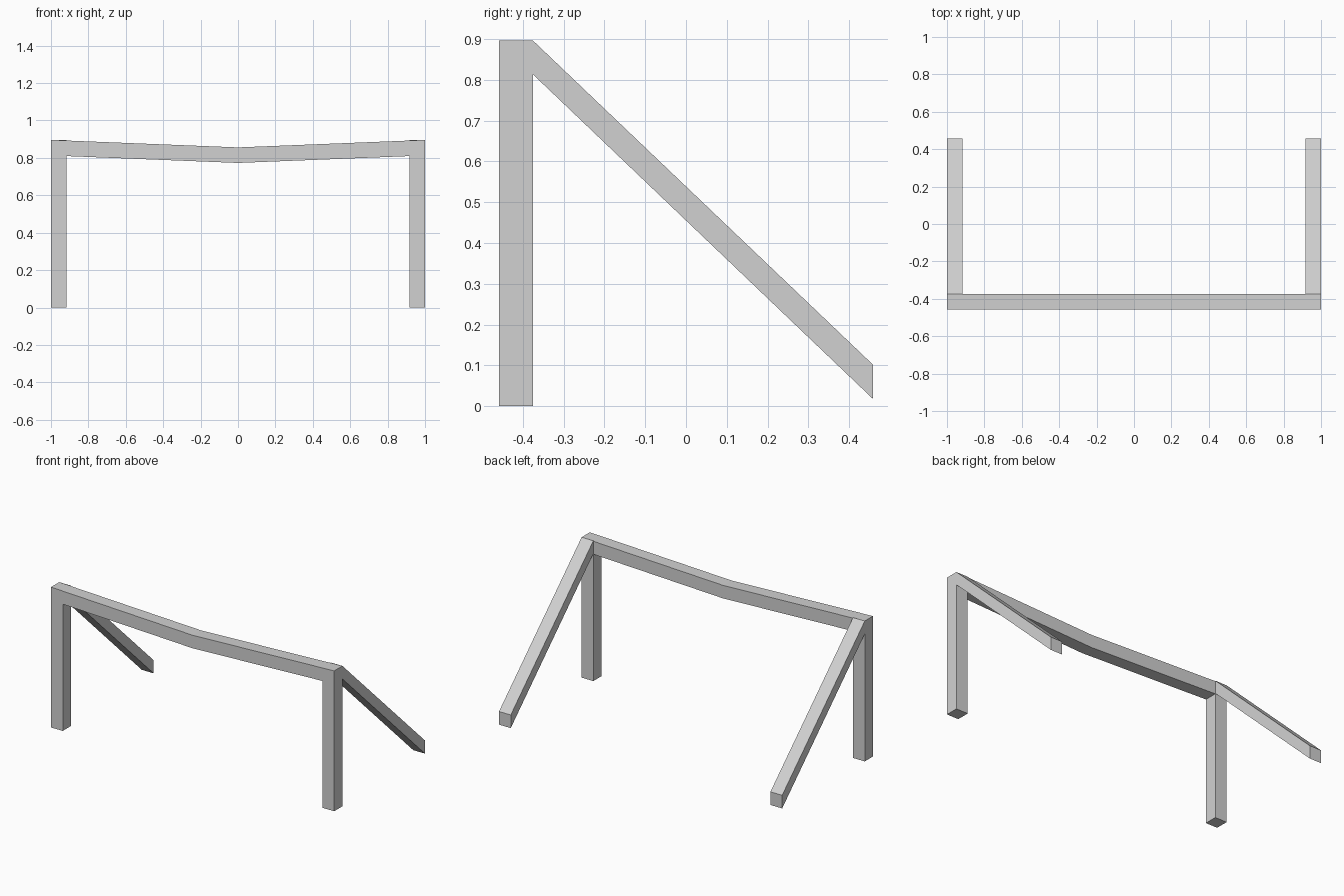
import bpy
import bmesh
from mathutils import Vector

cube = bpy.data.objects.get("Cube")
if cube:
    bpy.data.objects.remove(cube, do_unlink=True)

grey = bpy.data.materials.new("light_grey")
grey.use_nodes = True
colour = (0.64, 0.64, 0.64, 1)
grey.diffuse_color = colour
grey.node_tree.nodes["Principled BSDF"].inputs["Base Color"].default_value = colour

BAR = 0.083                  # thickness of every bar
FRONT, BACK = -0.458, 0.458
POST_BACK = FRONT + BAR
HEIGHT, SAG = 0.896, 0.04    # beam height at its ends and dip at the middle
INNER = 1 - BAR


def extrude_profile(name, points, offset):
    """Extrude a closed flat outline along the offset vector."""
    bm = bmesh.new()
    face = bm.faces.new([bm.verts.new(p) for p in points])
    result = bmesh.ops.extrude_face_region(bm, geom=[face], use_keep_orig=True)
    verts = [g for g in result["geom"] if isinstance(g, bmesh.types.BMVert)]
    bmesh.ops.translate(bm, verts=verts, vec=Vector(offset))
    bmesh.ops.recalc_face_normals(bm, faces=bm.faces)
    mesh = bpy.data.meshes.new(name)
    bm.to_mesh(mesh)
    bm.free()
    mesh.materials.append(grey)
    obj = bpy.data.objects.new(name, mesh)
    bpy.context.collection.objects.link(obj)
    return obj


# Front frame: two posts joined by a beam that dips in the middle
top_mid = HEIGHT - SAG
corner = HEIGHT - BAR - SAG * BAR
right_half = [(-INNER, corner), (-INNER, 0), (-1, 0), (-1, HEIGHT)]
left_half = [(-x, z) for x, z in reversed(right_half)]
outline = right_half + [(0, top_mid)] + left_half + [(0, top_mid - BAR)]
extrude_profile("front_frame", [(x, FRONT, z) for x, z in outline], (0, BAR, 0))

# Sloping braces running back from the top of each post
brace_side = [(POST_BACK, HEIGHT), (BACK, 0.102), (BACK, 0.018), (POST_BACK, HEIGHT - BAR)]
for name, x in (("left_brace", INNER), ("right_brace", -1)):
    extrude_profile(name, [(x, y, z) for y, z in brace_side], (BAR, 0, 0))
